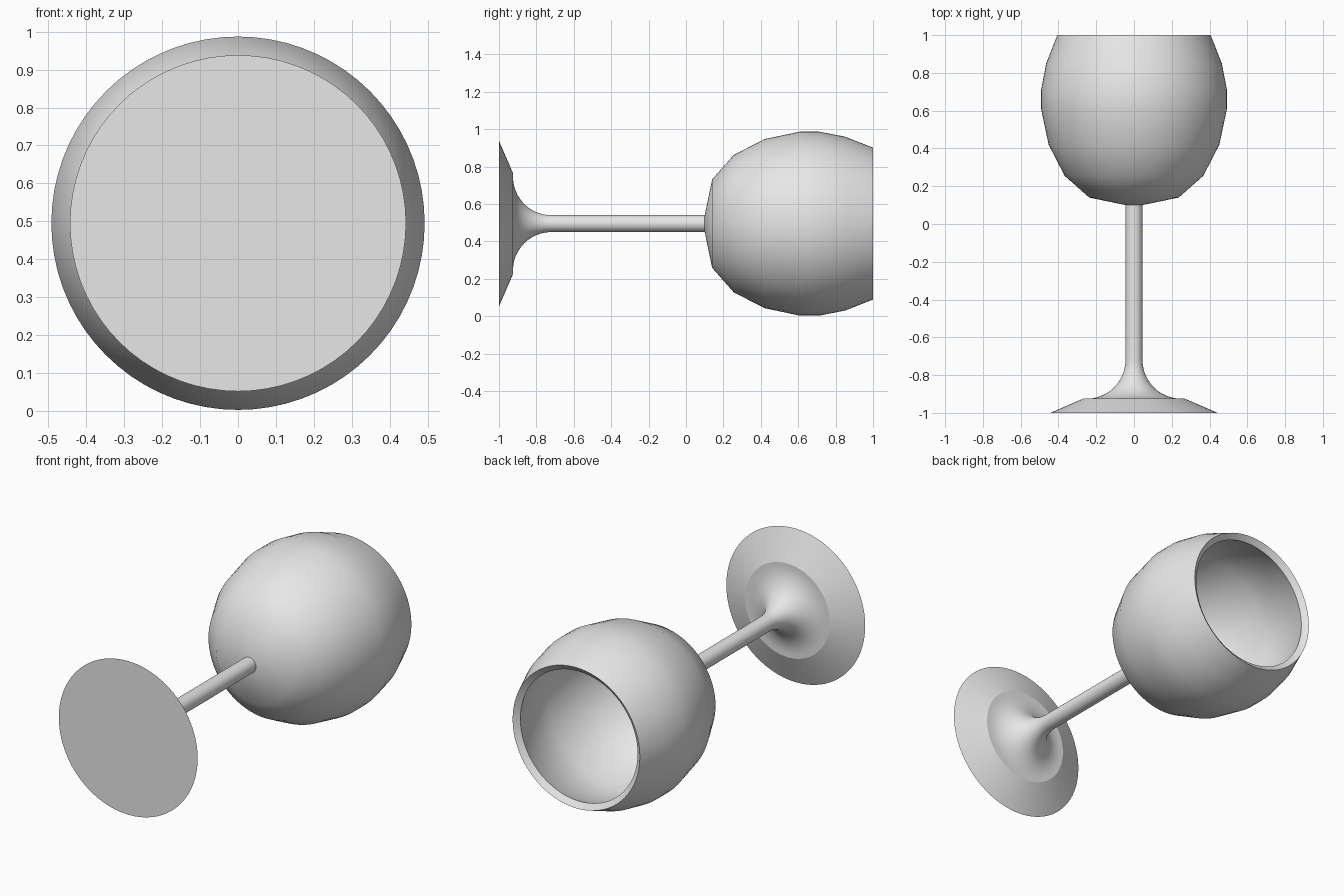
import bpy, bmesh, math

cube = bpy.data.objects.get("Cube")
if cube:
    bpy.data.objects.remove(cube, do_unlink=True)

AXIS_Z = 0.495
SEGMENTS = 72

grey = bpy.data.materials.new("plain_grey")
grey.use_nodes = True
colour = (0.8, 0.8, 0.8, 1)
grey.diffuse_color = colour
grey.node_tree.nodes["Principled BSDF"].inputs["Base Color"].default_value = colour


def lathe(name, profile, sharp_angle):
    """Spin a profile of (y, radius) points about the lengthwise axis."""
    bm = bmesh.new()
    verts = [bm.verts.new((r, y, 0)) for y, r in profile]
    edges = [bm.edges.new(pair) for pair in zip(verts, verts[1:])]
    bmesh.ops.spin(bm, geom=verts + edges, cent=(0, 0, 0), axis=(0, 1, 0),
                   angle=math.tau, steps=SEGMENTS, use_merge=True)
    bmesh.ops.remove_doubles(bm, verts=bm.verts, dist=1e-5)
    bmesh.ops.recalc_face_normals(bm, faces=bm.faces)
    mesh = bpy.data.meshes.new(name)
    bm.to_mesh(mesh)
    bm.free()
    mesh.materials.append(grey)
    obj = bpy.data.objects.new(name, mesh)
    obj.location.z = AXIS_Z
    bpy.context.collection.objects.link(obj)
    bpy.ops.object.select_all(action='DESELECT')
    obj.select_set(True)
    bpy.context.view_layer.objects.active = obj
    bpy.ops.object.shade_smooth_by_angle(angle=math.radians(sharp_angle))
    return obj


# Bowl: outer wall, sloped rim, inner wall
outer = [(0.10, 0), (0.10, 0.045), (0.14, 0.237), (0.255, 0.367), (0.42, 0.452),
         (0.61, 0.492), (0.71, 0.492), (0.85, 0.465), (1.0, 0.406)]
inner = [(0.975, 0.374), (0.84, 0.43), (0.70, 0.457), (0.61, 0.457), (0.43, 0.419),
         (0.275, 0.34), (0.168, 0.219), (0.135, 0.045), (0.135, 0)]
lathe("bowl", outer + inner, 40)

# Stem with a quarter-round flare at the foot end
flare = []
for i in range(13):
    a = math.pi / 2 * i / 12
    flare.append((-0.72 - 0.205 * math.cos(a), 0.25 - 0.205 * math.sin(a)))
lathe("stem", [(-0.925, 0.27)] + flare + [(0.11, 0.045)], 40)

# Foot: shallow cone with a flat underside
lathe("foot", [(-1, 0), (-1, 0.443), (-0.925, 0.27)], 20)
